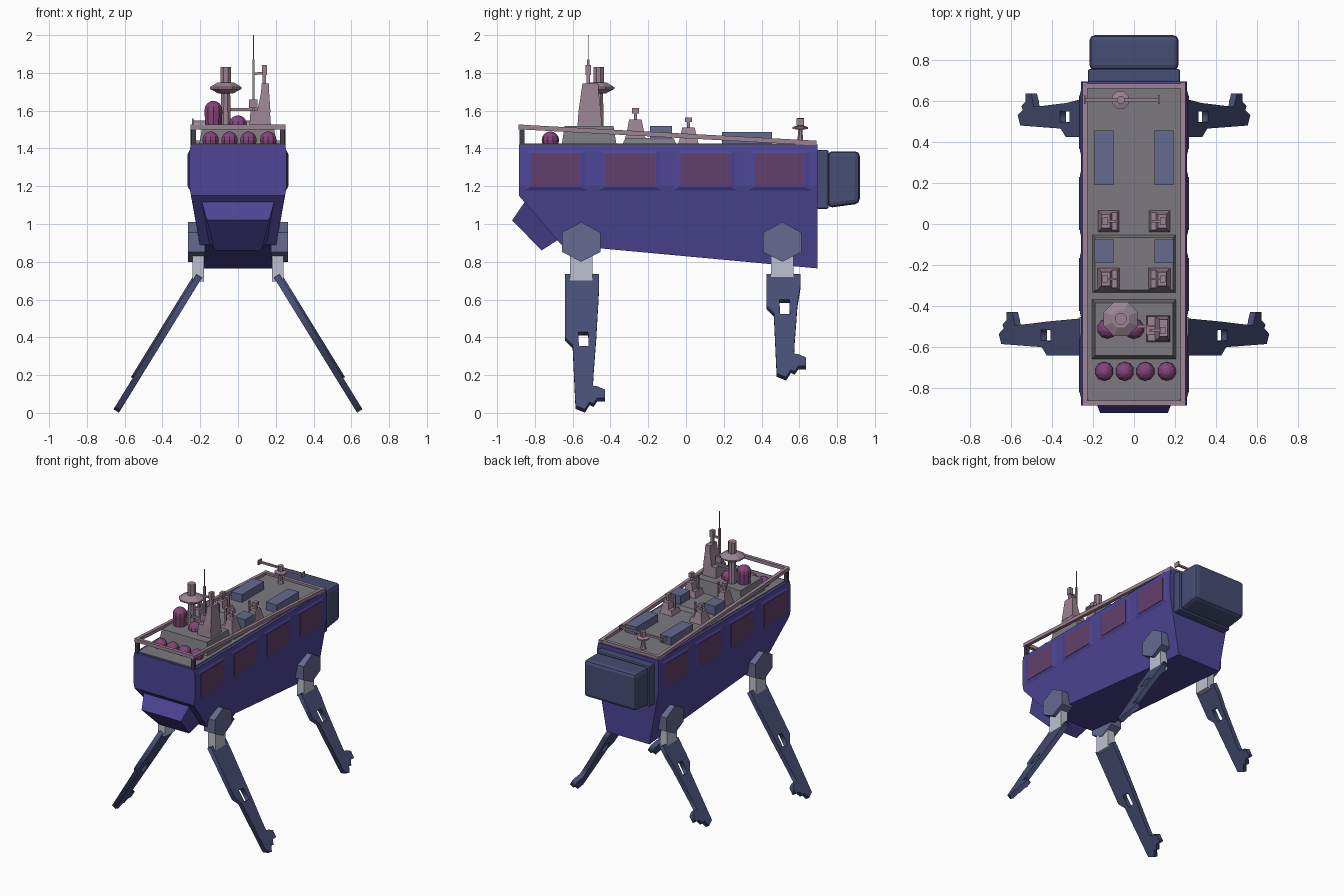
import bpy, bmesh, math
from mathutils import Vector, Matrix

if "Cube" in bpy.data.objects:
    bpy.data.objects.remove(bpy.data.objects["Cube"])


def material(name, r, g, b):
    m = bpy.data.materials.new(name)
    lin = [((c / 255 + 0.055) / 1.055) ** 2.4 for c in (r, g, b)]
    m.diffuse_color = (*lin, 1)
    m.use_nodes = True
    m.node_tree.nodes["Principled BSDF"].inputs["Base Color"].default_value = m.diffuse_color
    return m


HULL = material("indigo hull", 77, 69, 150)
SLATE = material("dark slate", 70, 77, 115)
BLUE = material("dusty blue", 102, 106, 143)
LIGHT = material("pale metal", 190, 193, 208)
MAUVE = material("mauve metal", 155, 132, 147)
DECK = material("deck grey", 124, 122, 127)
DOME = material("plum dome", 132, 68, 120)
GLASS = material("wine window", 98, 64, 108)
DARK = material("dark post", 66, 62, 72)


def finish(name, bm, mat, bevel=0):
    bmesh.ops.remove_doubles(bm, verts=bm.verts, dist=1e-5)
    bmesh.ops.recalc_face_normals(bm, faces=bm.faces)
    me = bpy.data.meshes.new(name)
    bm.to_mesh(me)
    bm.free()
    me.materials.append(mat)
    ob = bpy.data.objects.new(name, me)
    bpy.context.collection.objects.link(ob)
    if bevel:
        mod = ob.modifiers.new("bevel", 'BEVEL')
        mod.width, mod.segments = bevel, 2
    return ob


def loft(name, rings, mat, bevel=0):
    """Skin a list of equal rings and cap both ends."""
    bm = bmesh.new()
    vs = [[bm.verts.new(p) for p in ring] for ring in rings]
    n = len(vs[0])
    for a, b in zip(vs, vs[1:]):
        for i in range(n):
            j = (i + 1) % n
            bm.faces.new((a[i], a[j], b[j], b[i]))
    bm.faces.new(vs[0])
    bm.faces.new(vs[-1])
    return finish(name, bm, mat, bevel)


def rect(x0, x1, y0, y1, z):
    return [(x0, y0, z), (x1, y0, z), (x1, y1, z), (x0, y1, z)]


def box(name, x0, x1, y0, y1, z0, z1, mat, inset=0, bevel=0):
    """Box whose top may be inset to make a tapered block."""
    return loft(name, [rect(x0, x1, y0, y1, z0),
                       rect(x0 + inset, x1 - inset, y0 + inset, y1 - inset, z1)], mat, bevel)


def turned(name, x, y, prof, mat, n=8):
    """Lathe a (radius, z) profile around a vertical axis."""
    rings = [[(x + r * math.cos(2 * math.pi * (i + .5) / n),
               y + r * math.sin(2 * math.pi * (i + .5) / n), z) for i in range(n)] for r, z in prof]
    return loft(name, rings, mat)


def bar(name, a, b, w, mat):
    a, b = Vector(a), Vector(b)
    q = (b - a).to_track_quat('Z', 'Y')
    bm = bmesh.new()
    bmesh.ops.create_cube(bm, size=1, matrix=Matrix.Translation((a + b) / 2) @ q.to_matrix().to_4x4()
                          @ Matrix.Diagonal((w, w, (b - a).length, 1)))
    return finish(name, bm, mat)


def dome(name, x, y, z0, z1, r):
    arc = [(r * math.cos(t), z1 - r + r * math.sin(t)) for t in (0, .4, .8, 1.2, 1.5)]
    return turned(name, x, y, [(r * .9, z0)] + arc, DOME, 10)


# Hull lofted along y, belly sloping down to the rear
def hull_ring(y, zb):
    w = 0.257 - (1.2 - zb) * 0.177
    half = [(.25, 1.42), (.258, 1.38), (.258, 1.2), (w, zb)]
    return [(x, y, z) for x, z in half] + [(-x, y, z) for x, z in reversed(half)]


loft("hull", [hull_ring(-.885, 1.15), hull_ring(-.66, .89), hull_ring(.695, .765)], HULL)
box("deck", -.23, .23, -.87, .68, 1.415, 1.427, DECK)

# Chin block under the front
chin = [(.195, -.845, 1.13), (.165, -.92, 1.02), (.125, -.765, .86), (.17, -.64, .94)]
loft("chin_block", [chin, [(-x, y, z) for x, y, z in chin]], HULL)

# Side windows on shallow raised panels
for s in (-1, 1):
    for yc in (-.69, -.295, .1, .495):
        def pane(x, hy, z0, z1):
            return [(s * x, yc - hy, z0), (s * x, yc + hy, z0), (s * x, yc + hy, z1), (s * x, yc - hy, z1)]
        loft("window_panel", [pane(.25, .19, 1.17, 1.4), pane(.264, .135, 1.195, 1.375)], HULL)
        loft("window", [pane(.26, .13, 1.2, 1.37), pane(.267, .13, 1.2, 1.37)], GLASS)

# Rear engine box with collar
box("rear_collar", -.225, .225, .69, .755, 1.08, 1.392, SLATE, bevel=.01)
loft("rear_box", [[(-.217, y, z0), (.217, y, z0), (.217, y, 1.385), (-.217, y, 1.385)]
                  for y, z0 in ((.75, 1.085), (.92, 1.108))], SLATE, .025)


# Legs: flat plate with a slot, leaning outward
def leg(name, s, yc, lift, out):
    outer = [(-.085, .725), (.095, .725), (.095, .66), (.08, .4 + lift), (.065, .2 + lift),
             (.062, .135 + lift), (.085, .132 + lift), (.125, .115 + lift), (.125, .07 + lift),
             (.085, .07 + lift), (.065, .04 + lift), (.045, .05 + lift), (.02, .01 + lift),
             (-.03, .03 + lift), (-.045, .35 + lift), (-.085, .39 + lift)]
    slot = [(y, z + lift) for y, z in ((-.012, .345), (.04, .345), (.037, .42), (-.015, .42))]
    cu = bpy.data.curves.new("outline", 'CURVE')
    cu.dimensions, cu.fill_mode, cu.extrude = '2D', 'BOTH', .017
    for pts in (outer, slot):
        sp = cu.splines.new('POLY')
        sp.points.add(len(pts) - 1)
        for p, (u, v) in zip(sp.points, pts):
            p.co = (u, v, 0, 1)
        sp.use_cyclic_u = True
    tmp = bpy.data.objects.new("outline", cu)
    bpy.context.collection.objects.link(tmp)
    me = bpy.data.meshes.new_from_object(tmp.evaluated_get(bpy.context.evaluated_depsgraph_get()))
    bm = bmesh.new()
    bm.from_mesh(me)
    for v in bm.verts:
        u, h, w = v.co
        v.co = (s * (.205 + out + (.725 - h) * .615 + w * .85), yc + u, h + w * .53)
    bpy.data.objects.remove(tmp)
    bpy.data.meshes.remove(me)
    finish(name, bm, SLATE)


for s in (-1, 1):
    for name, yc, lift, out in (("front", -.555, 0, 0), ("rear", .51, .17, .012)):
        hexa = [(0, 1.01), (.102, .955), (.102, .852), (0, .8), (-.102, .852), (-.102, .955)]
        loft(name + "_hip", [[(s * x, yc + u, z) for u, z in hexa] for x in (.175, .265)], BLUE)
        box(name + "_link", *sorted((s * .18, s * .24)), yc - .06, yc + .06, .695, .87, LIGHT)
        leg(name + "_leg", s, yc, lift, out)

# Sloping guard rail with front posts
def rail_z(y):
    return 1.513 - (y + .873) * .054


for s in (-1, 1):
    bar("side_rail", (s * .238, -.885, rail_z(-.885)), (s * .238, .69, rail_z(.69)), .025, MAUVE)
    bar("rail_post", (s * .234, -.868, 1.41), (s * .234, -.868, 1.505), .025, DARK)
for y in (-.873, .672):
    bar("cross_rail", (-.25, y, rail_z(y)), (.25, y, rail_z(y)), .025, MAUVE)

# Deck houses and lockers
box("front_deckhouse", -.205, .205, -.658, -.368, 1.42, 1.52, DECK, .016)
box("middle_deckhouse", -.205, .205, -.337, -.05, 1.42, 1.455, DECK, .016)
for s in (-1, 1):
    x0, x1 = sorted((s * .1, s * .192))
    box("long_locker", x0, x1, .19, .455, 1.42, 1.486, BLUE)
    box("short_locker", x0, x1, -.19, -.075, 1.42, 1.52, BLUE)

# Domes
for x in (-.145, -.045, .055, .16):
    dome("bow_dome", x, -.718, 1.42, 1.49, .046)
dome("tall_dome", -.13, -.51, 1.5, 1.652, .05)
dome("short_dome", 0, -.51, 1.5, 1.575, .05)

# Main mast with conical dish
turned("mast", -.065, -.463, [(.03, 1.51), (.025, 1.72), (.03, 1.74), (.03, 1.832)], MAUVE)
turned("mast_dish", -.065, -.463, [(.04, 1.69), (.09, 1.715), (.09, 1.725), (.045, 1.75)], MAUVE)


# Sensor towers: tapered foot, column, arm and aerial
def tower(s, y, z0, h):
    x0, x1 = sorted((s * .07, s * .178))
    box("tower_foot", x0, x1, y - .055, y + .055, z0, z0 + h * .3, MAUVE, .012)
    c0, c1 = sorted((s * .105, s * .17))
    box("tower_column", c0, c1, y - .045, y + .045, z0 + h * .25, z0 + h * .62, MAUVE, .012)
    bar("tower_pole", (s * .14, y, z0 + h * .55), (s * .14, y, z0 + h * .9), .016, MAUVE)
    box("tower_sensor", s * .14 - .013, s * .14 + .013, y - .018, y + .018, z0 + h * .82, z0 + h, MAUVE)
    bar("tower_arm", (s * .08, y, z0 + h * .74), (s * .14, y, z0 + h * .74), .012, MAUVE)
    bar("tower_aerial", (s * .085, y, z0 + h * .3), (s * .085, y, z0 + h * .95), .012, MAUVE)


for s in (-1, 1):
    tower(s, -.268, 1.45, .165)
    tower(s, .013, 1.42, .145)

# Large tower on the front deckhouse
box("tall_tower_foot", .06, .175, -.575, -.445, 1.51, 1.6, MAUVE, .006)
loft("tall_tower_column", [rect(.1, .172, -.57, -.45, 1.59), rect(.122, .165, -.555, -.462, 1.695),
                           rect(.125, .163, -.548, -.465, 1.745)], MAUVE)
bar("tall_tower_pole", (.14, -.518, 1.74), (.14, -.518, 1.8), .018, MAUVE)
box("tall_tower_sensor", .127, .153, -.533, -.503, 1.79, 1.842, MAUVE)
bar("tall_tower_arm", (.08, -.518, 1.795), (.14, -.518, 1.8), .013, MAUVE)
bar("tall_tower_aerial", (.082, -.518, 1.6), (.082, -.518, 1.87), .013, MAUVE)
bar("whip_aerial", (.082, -.518, 1.86), (.082, -.518, 2.0), .004, MAUVE)
box("tall_tower_box", .058, .102, -.54, -.5, 1.615, 1.66, MAUVE)
bar("mast_brace", (-.04, -.5, 1.605), (.11, -.5, 1.605), .016, MAUVE)

# Rear rotating aerial
turned("rear_aerial_post", -.065, .605, [(.025, 1.42), (.015, 1.45), (.013, 1.5), (.045, 1.503),
                                         (.045, 1.513), (.02, 1.52), (.02, 1.56)], MAUVE)
bar("rear_aerial_bar", (-.24, .605, 1.54), (.12, .605, 1.54), .014, MAUVE)
for x, r in ((-.24, .018), (.122, .018)):
    box("aerial_end_plate", x - .004, x + .004, .585, .625, 1.54 - r, 1.54 + r, MAUVE)
